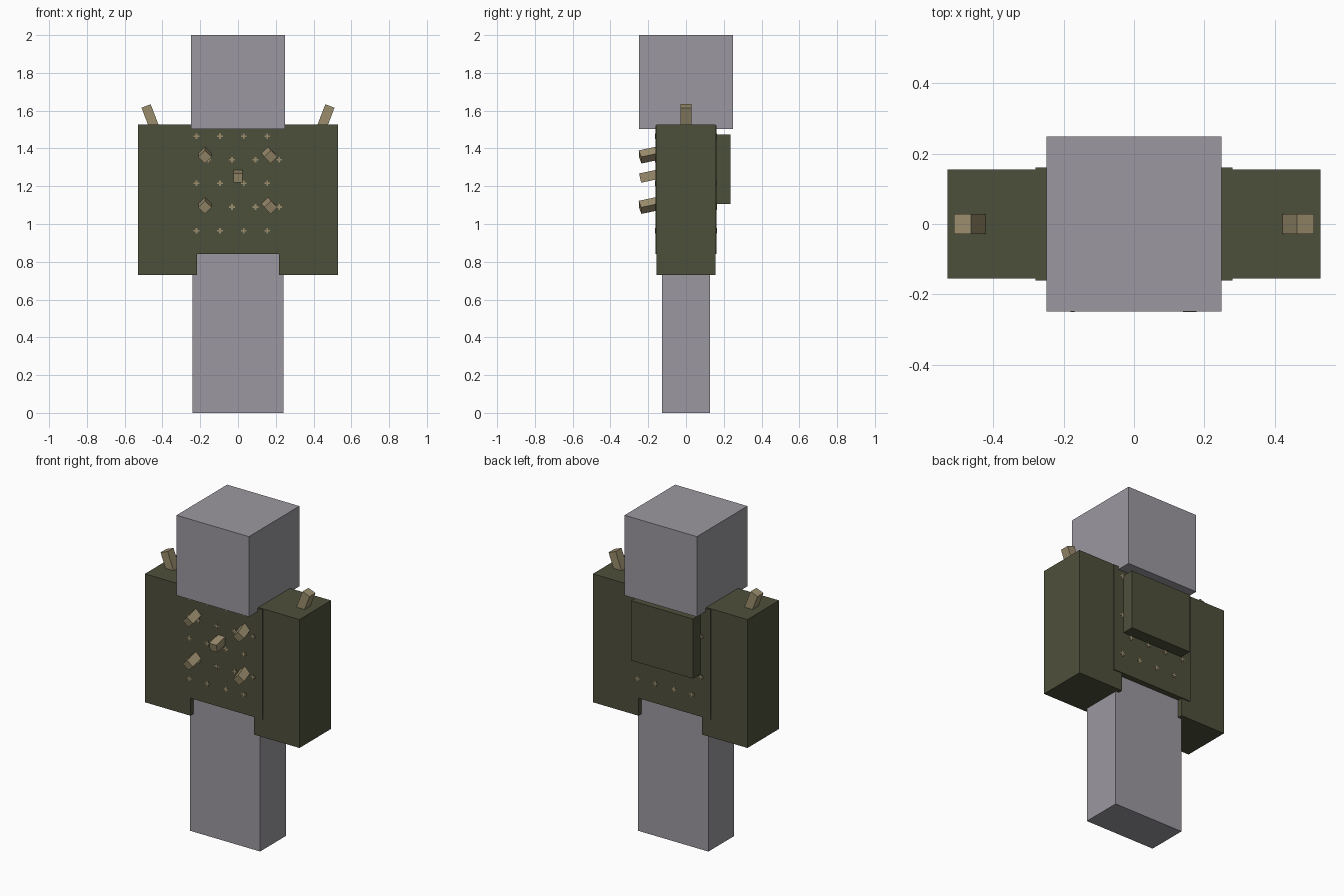
import bpy, math
from mathutils import Matrix, Vector

cube = bpy.data.objects.get("Cube")
if cube:
    bpy.data.objects.remove(cube, do_unlink=True)


def material(name, rgb):
    m = bpy.data.materials.new(name)
    m.diffuse_color = (*rgb, 1)
    m.use_nodes = True
    m.node_tree.nodes["Principled BSDF"].inputs["Base Color"].default_value = (*rgb, 1)
    return m


GREY = material("grey", (0.33, 0.315, 0.35))
OLIVE = material("olive", (0.076, 0.08, 0.044))
TAN = material("tan", (0.33, 0.27, 0.155))

UNIT = [(x, y, z) for x in (-.5, .5) for y in (-.5, .5) for z in (-.5, .5)]
QUADS = [(0, 1, 3, 2), (4, 6, 7, 5), (0, 4, 5, 1), (2, 3, 7, 6), (0, 2, 6, 4), (1, 5, 7, 3)]


def boxes(name, mat, parts):
    """One object from boxes, each given as (centre, size, rotation matrix)."""
    verts, faces = [], []
    for centre, size, rot in parts:
        n = len(verts)
        for v in UNIT:
            verts.append(Vector(centre) + rot @ Vector([a * b for a, b in zip(v, size)]))
        faces += [tuple(i + n for i in q) for q in QUADS]
    mesh = bpy.data.meshes.new(name)
    mesh.from_pydata(verts, [], faces)
    mesh.materials.append(mat)
    ob = bpy.data.objects.new(name, mesh)
    bpy.context.collection.objects.link(ob)
    return ob


def block(name, mat, low, high):
    size = [b - a for a, b in zip(low, high)]
    centre = [(a + b) / 2 for a, b in zip(low, high)]
    return boxes(name, mat, [(centre, size, Matrix.Identity(3))])


def turn(degrees, axis):
    return Matrix.Rotation(math.radians(degrees), 3, axis)


# Body
block("head", GREY, (-.248, -.248, 1.503), (.248, .248, 2))
block("legs", GREY, (-.242, -.126, 0), (.24, .126, .9))

# Coat: torso, sleeves and pack on the back
block("vest", OLIVE, (-.28, -.161, .842), (.28, .161, 1.522))
block("backpack", OLIVE, (-.212, .15, 1.105), (.212, .235, 1.475))
for side, name in ((1, "left"), (-1, "right")):
    xs = sorted((side * .218, side * .53))
    block(name + "_sleeve", OLIVE, (xs[0], -.155, .73), (xs[1], .155, 1.526))
    # Peg on the shoulder, leaning outward
    boxes(name + "_shoulder_peg", TAN,
          [((side * .458, 0, 1.55), (.052, .058, .16), turn(side * 21, 'Y'))])


# Pegs on the chest, drooping slightly toward the front
def chest_peg(name, x, z, roll, yaw):
    rot = turn(yaw, 'Z') @ turn(12, 'X') @ turn(roll, 'Y')
    tip = Vector((x, -.243, z))
    boxes(name, TAN, [(tip - rot @ Vector((0, -.065, 0)), (.05, .13, .05), rot)])


chest_peg("middle_chest_peg", 0, 1.243, 0, 0)
for z, level in ((1.355, "upper"), (1.088, "lower")):
    chest_peg(level + "_right_chest_peg", -.175, z, 45, 0)
    chest_peg(level + "_left_chest_peg", .174, z, 45, 10)

# Small crosses in staggered rows on the front and back of the vest
for facing, name in ((1, "front"), (-1, "back")):
    parts = []
    for row in range(5):
        for col in range(4):
            x = -.22 + .125 * col + (.063 if row % 2 else 0)
            centre = (facing * x, -.161 * facing, 1.465 - .125 * row)
            for size in ((.03, .006, .009), (.009, .006, .03)):
                parts.append((centre, size, Matrix.Identity(3)))
    boxes(name + "_crosses", TAN, parts)
